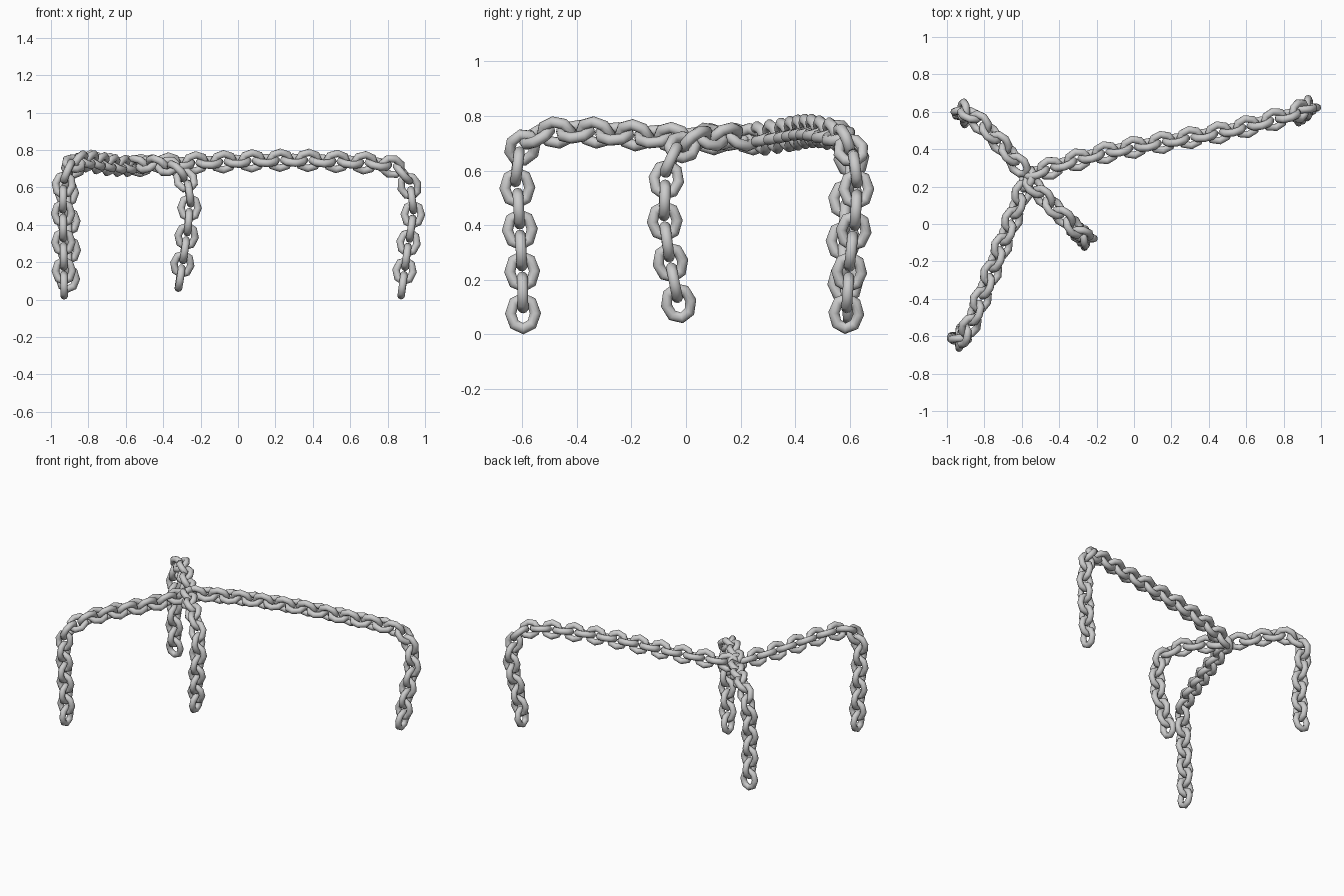
import bpy
import bmesh
from math import cos, sin, tau
from mathutils import Vector

cube = bpy.data.objects.get("Cube")
if cube:
    bpy.data.objects.remove(cube, do_unlink=True)

steel = bpy.data.materials.new("grey_steel")
steel.use_nodes = True
GREY = (0.6, 0.6, 0.6, 1)
steel.diffuse_color = GREY
steel.node_tree.nodes["Principled BSDF"].inputs["Base Color"].default_value = GREY

PITCH = 0.0768
HALF_LENGTH, HALF_WIDTH, WIRE = 0.056, 0.0455, 0.0205
SIDES, WIRE_SIDES = 8, 10


def smooth_path(points, steps=24):
    """Catmull-Rom curve through the points."""
    pts = [Vector(p) for p in points]
    pts = [2 * pts[0] - pts[1]] + pts + [2 * pts[-1] - pts[-2]]
    path = []
    for a, b, c, d in zip(pts, pts[1:], pts[2:], pts[3:]):
        for i in range(steps):
            t = i / steps
            path.append(0.5 * (2 * b + (c - a) * t + (2 * a - 5 * b + 4 * c - d) * t**2
                               + (3 * b - a - 3 * c + d) * t**3))
    path.append(pts[-2])
    return path


def evenly_spaced(path, gap):
    """Points a fixed distance apart along the path."""
    out, left = [path[0]], gap
    for a, b in zip(path, path[1:]):
        length = (b - a).length
        done = 0
        while length - done >= left:
            done += left
            out.append(a.lerp(b, done / length))
            left = gap
        left -= length - done
    return out


def add_link(bm, centre, along, normal):
    """One oval ring of round wire lying across the normal."""
    across = normal.cross(along)
    rings = []
    for i in range(SIDES):
        u = tau * i / SIDES
        mid = centre + along * HALF_LENGTH * cos(u) + across * HALF_WIDTH * sin(u)
        out = along * cos(u) + across * sin(u)
        rings.append([bm.verts.new(mid + WIRE * (out * cos(v) + normal * sin(v)))
                      for v in (tau * j / WIRE_SIDES for j in range(WIRE_SIDES))])
    for i in range(SIDES):
        r, s = rings[i], rings[(i + 1) % SIDES]
        for j in range(WIRE_SIDES):
            k = (j + 1) % WIRE_SIDES
            bm.faces.new((r[j], s[j], s[k], r[k])).smooth = True


def chain(name, points, normal):
    """Links from the hanging end up to the hub, each a quarter turn from the last."""
    bm = bmesh.new()
    centres = evenly_spaced(smooth_path(points), PITCH)
    normal = Vector(normal)
    before = None
    for i, centre in enumerate(centres):
        lo, hi = centres[max(i - 1, 0)], centres[min(i + 1, len(centres) - 1)]
        along = (hi - lo).normalized()
        if before:
            normal = before.rotation_difference(along) @ normal
        normal = (normal - along * normal.dot(along)).normalized()
        before = along
        add_link(bm, centre, along, normal if i % 2 == 0 else along.cross(normal))
    bmesh.ops.recalc_face_normals(bm, faces=bm.faces)
    mesh = bpy.data.meshes.new(name)
    bm.to_mesh(mesh)
    bm.free()
    mesh.materials.append(steel)
    bpy.context.collection.objects.link(bpy.data.objects.new(name, mesh))


# Long chain to the back left
chain("long_chain", [(.88, .587, .077), (.908, .602, .28), (.935, .623, .47), (.905, .615, .635),
                     (.81, .575, .715), (.5, .497, .74), (.2, .445, .745), (-.2, .37, .732),
                     (-.57, .26, .715)], (1, 0, 0))
# Chain to the front right
chain("front_chain", [(-.93, -.597, .077), (-.932, -.6, .23), (-.935, -.612, .45), (-.93, -.617, .62),
                      (-.89, -.57, .715), (-.83, -.43, .742), (-.74, -.2, .73), (-.66, 0, .717),
                      (-.57, .24, .715)], (1, 0, 0))
# Short chain to the back right
chain("back_chain", [(-.91, .59, .112), (-.905, .577, .3), (-.91, .587, .5), (-.915, .607, .63),
                     (-.87, .578, .718), (-.78, .5, .745), (-.68, .39, .73),
                     (-.58, .27, .72)], (0, 1, 0))
# Short chain hanging near the middle
chain("middle_chain", [(-.31, -.027, .115), (-.285, -.058, .27), (-.265, -.078, .42), (-.26, -.073, .56),
                       (-.29, -.045, .655), (-.37, .03, .71), (-.46, .12, .725),
                       (-.57, .24, .72)], (1, 0, 0))
